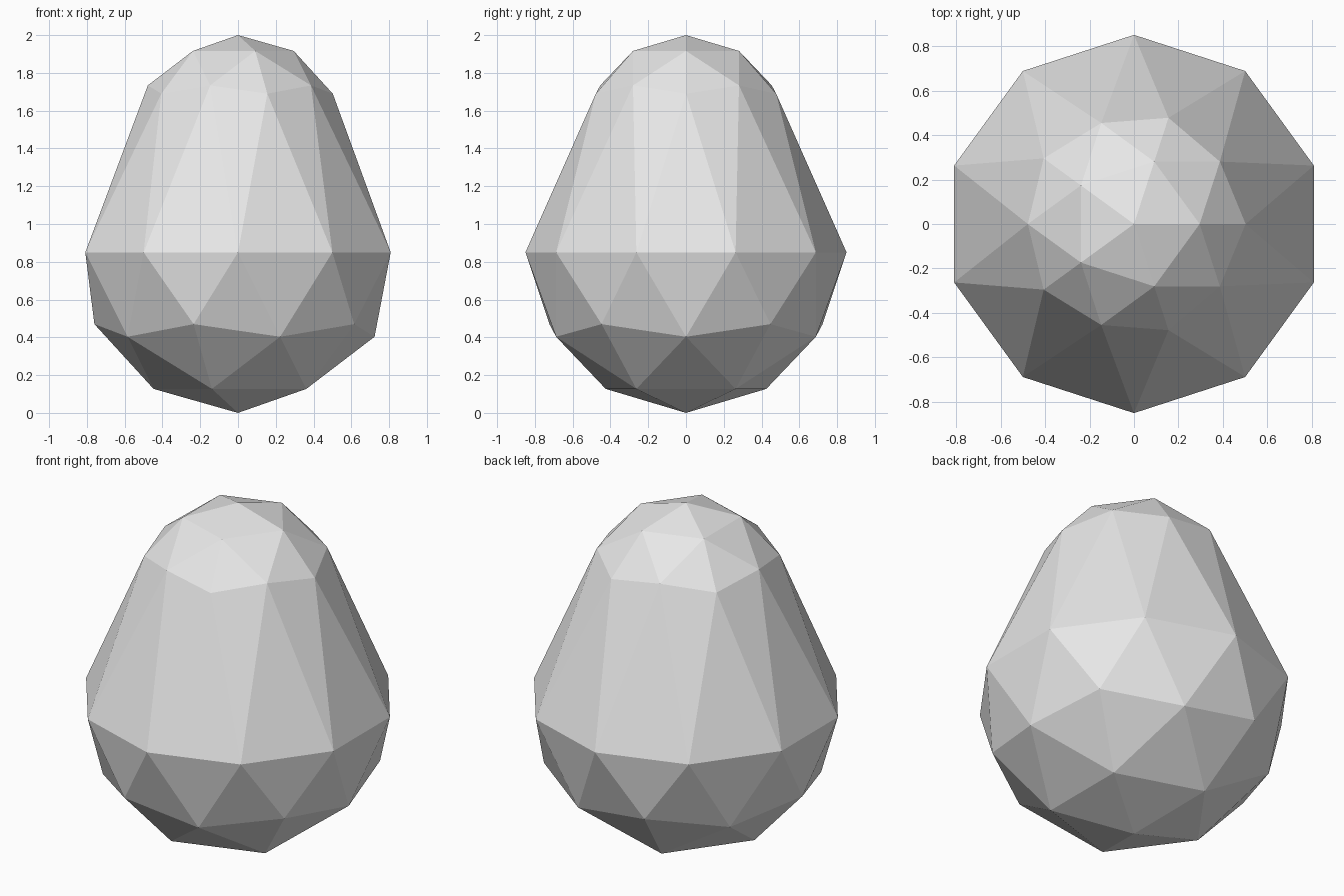
import bpy

cube = bpy.data.objects.get("Cube")
if cube:
    bpy.data.objects.remove(cube, do_unlink=True)

RADIUS = 0.85     # widest ring
TOP_SCALE = 0.66  # size of the cap relative to the base
HEIGHT = 2.0

# Plain stone grey
stone_grey = bpy.data.materials.new("stone_grey")
stone_grey.use_nodes = True
colour = (0.8, 0.8, 0.8, 1)
stone_grey.diffuse_color = colour
stone_grey.node_tree.nodes["Principled BSDF"].inputs["Base Color"].default_value = colour

# Faceted egg: a low-poly ball standing on the ground
bpy.ops.mesh.primitive_ico_sphere_add(subdivisions=2, radius=RADIUS, location=(0, 0, 0))
egg = bpy.context.object
egg.name = egg.data.name = "faceted_egg"
egg.data.materials.append(stone_grey)

# Shrink the cap above the widest ring and raise it to full height
for v in egg.data.vertices:
    if v.co.z > 0.1:
        v.co.x *= TOP_SCALE
        v.co.y *= TOP_SCALE
        v.co.z = HEIGHT - (RADIUS - v.co.z) * TOP_SCALE
    else:
        v.co.z += RADIUS
egg.data.update()
bpy.ops.object.shade_flat()
